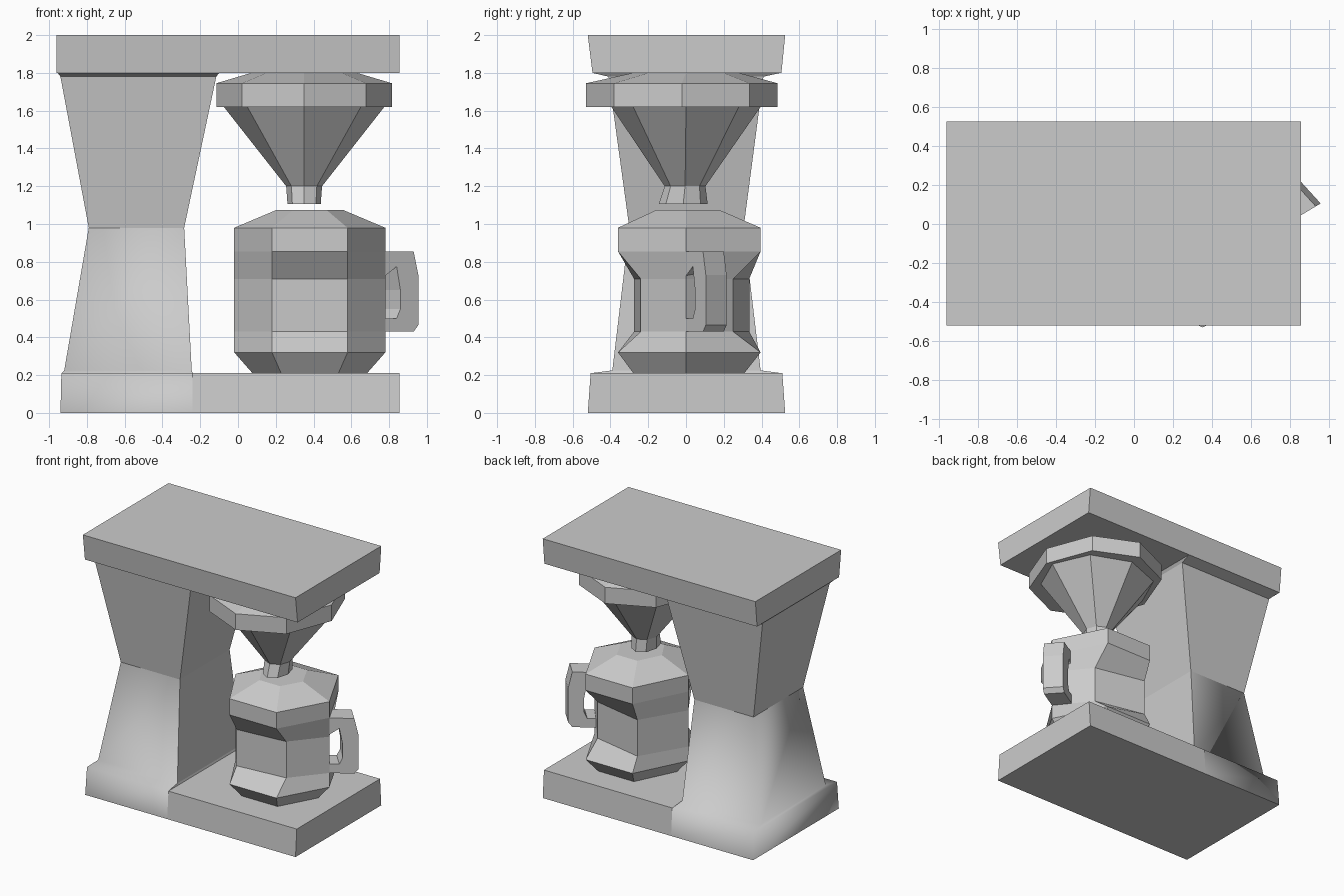
import bpy, bmesh, math

cube = bpy.data.objects.get("Cube")
if cube:
    bpy.data.objects.remove(cube)

grey = bpy.data.materials.new("plain_grey")
grey.use_nodes = True
grey.diffuse_color = (0.6, 0.6, 0.6, 1)
grey.node_tree.nodes["Principled BSDF"].inputs["Base Color"].default_value = (0.6, 0.6, 0.6, 1)


def finish(bm, name):
    bmesh.ops.recalc_face_normals(bm, faces=bm.faces)
    mesh = bpy.data.meshes.new(name)
    bm.to_mesh(mesh)
    bm.free()
    mesh.materials.append(grey)
    ob = bpy.data.objects.new(name, mesh)
    bpy.context.collection.objects.link(ob)
    return ob


def loft(name, rings, smooth=False):
    """Skin a stack of equal-length point rings and cap both ends."""
    bm = bmesh.new()
    loops = [[bm.verts.new(p) for p in ring] for ring in rings]
    n = len(loops[0])
    for low, high in zip(loops, loops[1:]):
        for i in range(n):
            j = (i + 1) % n
            f = bm.faces.new((low[i], low[j], high[j], high[i]))
            # the inner side (between corners 1 and 2) stays flat
            f.smooth = smooth and i != 1
            if smooth and i == 1:
                for e in f.edges:
                    e.smooth = False
    bm.faces.new(loops[0][::-1])
    bm.faces.new(loops[-1])
    if smooth:
        for loop in (loops[0], loops[-1]):
            for i in range(n):
                bm.edges.get((loop[i], loop[(i + 1) % n])).smooth = False
    return finish(bm, name)


def rect(z, x0, x1, y0, y1):
    return [(x0, y0, z), (x1, y0, z), (x1, y1, z), (x0, y1, z)]


def octagon(z, rx, ry, cy):
    return [(0.35 + rx * math.cos(i * math.pi / 4),
             cy + ry * math.sin(i * math.pi / 4), z) for i in range(8)]


def hexagon(z, rx, front_left, front_right, back_right, back_left):
    x, h = 0.38, rx / 2
    return [(x - rx, 0, z), (x - h, front_left, z), (x + h, front_right, z),
            (x + rx, 0, z), (x + h, back_right, z), (x - h, back_left, z)]


# Top slab and base plate, both slightly tapered
loft("top_slab", [rect(1.80, -0.96, 0.855, -0.495, 0.505),
                  rect(2.00, -0.96, 0.855, -0.52, 0.525)])
loft("base_plate", [rect(0, -0.24, 0.855, -0.52, 0.525),
                    rect(0.21, -0.24, 0.855, -0.505, 0.51)])

# Waisted column: soft lower half grown from the base, flat upper half
waist = rect(0.98, -0.79, -0.285, -0.30, 0.305)
loft("lower_column", [rect(0, -0.94, -0.24, -0.52, 0.525),
                      rect(0.21, -0.935, -0.24, -0.505, 0.51),
                      rect(0.225, -0.92, -0.245, -0.39, 0.395),
                      waist], smooth=True)
loft("upper_column", [waist,
                      rect(1.78, -0.94, -0.115, -0.41, 0.41),
                      rect(1.80, -0.955, -0.10, -0.495, 0.50)])

# Filter funnel with rim and spout
loft("funnel_spout", [octagon(1.105, 0.088, 0.13, -0.015),
                      octagon(1.20, 0.095, 0.108, -0.005)])
loft("funnel_cone", [octagon(1.20, 0.095, 0.108, -0.005),
                     octagon(1.62, 0.425, 0.395, 0)])
loft("funnel_rim", [octagon(1.62, 0.465, 0.507, -0.022),
                    octagon(1.745, 0.465, 0.507, -0.022),
                    octagon(1.80, 0.28, 0.28, 0)])

# Six-sided pot, pinched front and back
pinch = (0.40, -0.275, -0.24, 0.25, 0.335)
full = (0.40, -0.36, -0.36, 0.395, 0.395)
loft("pot", [hexagon(0.212, 0.305, -0.28, -0.28, 0.31, 0.31),
             hexagon(0.32, *full),
             hexagon(0.43, *pinch),
             hexagon(0.71, *pinch),
             hexagon(0.855, *full),
             hexagon(0.98, *full),
             hexagon(1.075, 0.175, -0.155, -0.155, 0.175, 0.175)])

# Pot handle: a C-shaped outline pushed sideways
outline = [(0.76, 0.43), (0.93, 0.43), (0.955, 0.465), (0.955, 0.73),
           (0.93, 0.855), (0.76, 0.855), (0.76, 0.71), (0.84, 0.775),
           (0.86, 0.65), (0.86, 0.55), (0.84, 0.50), (0.76, 0.50)]
front_side = [(x, (x - 0.78) * 0.6, z) for x, z in outline]
back_side = [(x - 0.10, y + 0.11, z) for x, y, z in front_side]
loft("pot_handle", [front_side, back_side])
